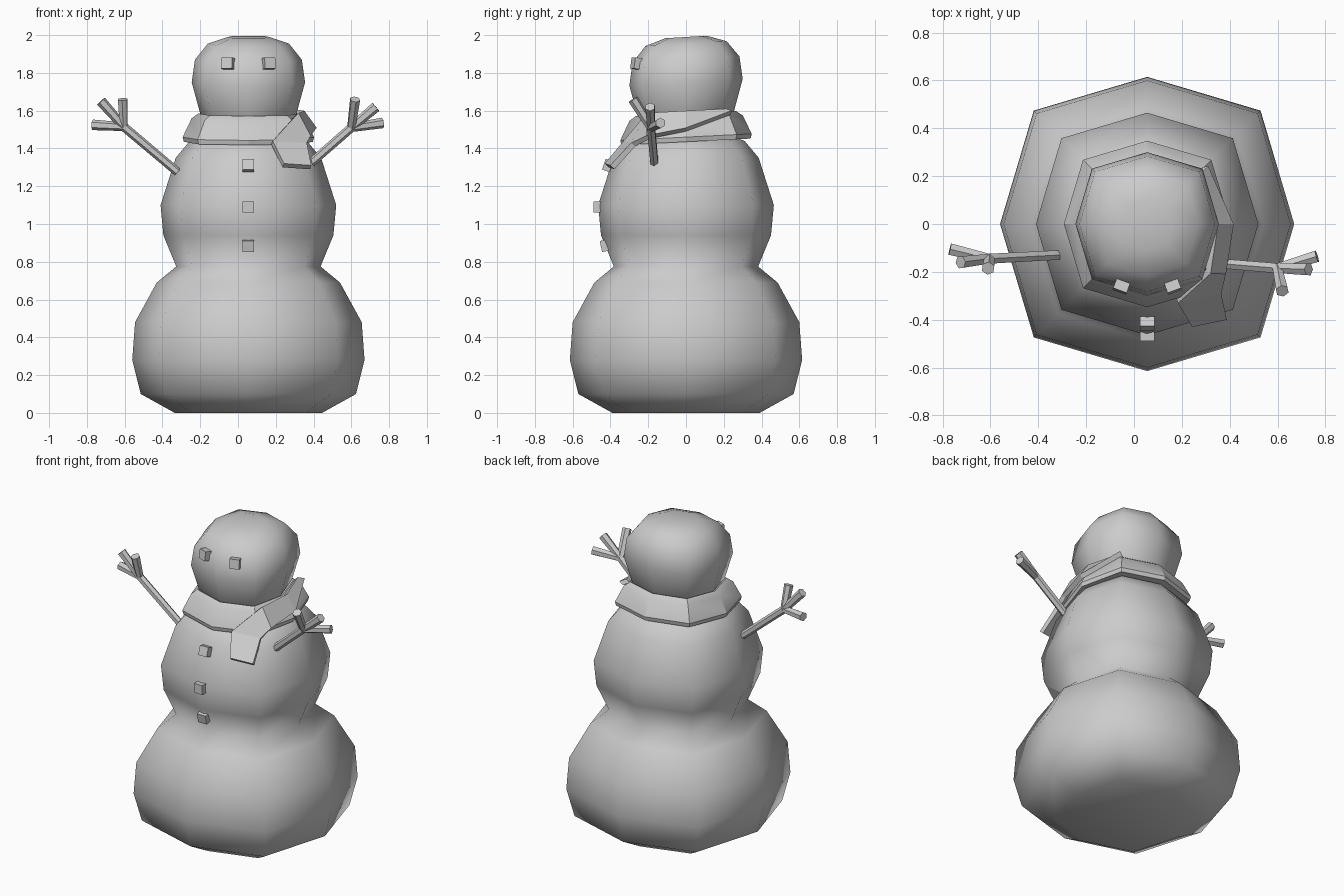
import bpy, bmesh, math
from mathutils import Vector

cube = bpy.data.objects.get("Cube")
if cube:
    bpy.data.objects.remove(cube, do_unlink=True)

CX = 0.055  # body axis, the arms are not symmetric around it

snow = bpy.data.materials.new("snow_grey")
snow.use_nodes = True
GREY = (0.6, 0.6, 0.6, 1)
snow.diffuse_color = GREY
snow.node_tree.nodes["Principled BSDF"].inputs["Base Color"].default_value = GREY


def finish(name, bm, smooth=None):
    """Turn a bmesh into an object, with optional smooth shading angle."""
    bmesh.ops.recalc_face_normals(bm, faces=bm.faces)
    mesh = bpy.data.meshes.new(name)
    bm.to_mesh(mesh)
    bm.free()
    mesh.materials.append(snow)
    ob = bpy.data.objects.new(name, mesh)
    bpy.context.collection.objects.link(ob)
    if smooth:
        bpy.ops.object.select_all(action='DESELECT')
        ob.select_set(True)
        bpy.context.view_layer.objects.active = ob
        bpy.ops.object.shade_smooth_by_angle(angle=math.radians(smooth))
    return ob


def lathe(name, profile, closed=False, tilt=0.0, smooth=180, cy=0.0):
    """Eight-sided squarish turning; tilt lifts the back and lowers the front."""
    bm = bmesh.new()
    rings = []
    for r, z in profile:
        ring = []
        for i in range(8):
            a = i * math.pi / 4
            k = r * (1.09 if i % 2 else 1.0)
            y = k * math.sin(a)
            ring.append(bm.verts.new((CX + k * math.cos(a), y + cy, z + tilt * y)))
        rings.append(ring)
    pairs = list(zip(rings, rings[1:]))
    if closed:
        pairs.append((rings[-1], rings[0]))
    for lo, hi in pairs:
        for i in range(8):
            j = (i + 1) % 8
            bm.faces.new((lo[i], lo[j], hi[j], hi[i]))
    if not closed:
        bm.faces.new(rings[0])
        bm.faces.new(rings[-1])
    return finish(name, bm, smooth)


def block(name, x, y, z, turn, pitch):
    """Small coal cube set into the snow."""
    bm = bmesh.new()
    bmesh.ops.create_cube(bm, size=0.06)
    bmesh.ops.scale(bm, vec=(1, 0.7, 1), verts=bm.verts)
    ob = finish(name, bm)
    ob.location = (x, y, z)
    ob.rotation_euler = (math.radians(pitch), 0, math.radians(turn))


def add_stick(bm, a, b, r1, r2):
    """Six-sided tapered stick from a to b."""
    a, b = Vector(a), Vector(b)
    d = b - a
    made = bmesh.ops.create_cone(bm, cap_ends=True, segments=6, radius1=r1,
                                 radius2=r2, depth=d.length)["verts"]
    bmesh.ops.rotate(bm, verts=made, matrix=d.to_track_quat('Z', 'Y').to_matrix())
    bmesh.ops.translate(bm, verts=made, vec=(a + b) / 2)


def arm(name, start, fork, tips):
    bm = bmesh.new()
    add_stick(bm, start, fork, 0.023, 0.024)
    for tip in tips:
        add_stick(bm, fork, tip, 0.023, 0.028)
    finish(name, bm, 40)


# Lower and middle snowballs as one waisted body
lathe("body", [(0.39, 0), (0.57, 0.1), (0.615, 0.28), (0.6, 0.48), (0.485, 0.69),
               (0.382, 0.775), (0.45, 0.94), (0.465, 1.1), (0.385, 1.35),
               (0.31, 1.44), (0.15, 1.5)])

# Head, nodding slightly forward
lathe("head", [(0.2, 1.5), (0.255, 1.585), (0.3, 1.75), (0.283, 1.87),
               (0.215, 1.955), (0.11, 1.99)], tilt=0.06)

# Scarf collar
lathe("scarf_collar", [(0.24, 1.57), (0.265, 1.585), (0.3, 1.56), (0.348, 1.46),
                       (0.342, 1.435), (0.28, 1.435)], closed=True, tilt=0.05, smooth=30)

# Scarf tail: sheet from the back, over the left shoulder, to the chest
inner = [(0.27, 0.21, 1.6), (0.34, 0, 1.59), (0.31, -0.2, 1.58),
         (0.18, -0.32, 1.43), (0.24, -0.42, 1.31)]
outer = [(0.3, 0.24, 1.59), (0.405, 0, 1.5), (0.375, -0.2, 1.46),
         (0.36, -0.28, 1.42), (0.385, -0.39, 1.3)]
bm = bmesh.new()
left = [bm.verts.new(p) for p in inner]
right = [bm.verts.new(p) for p in outer]
for i in range(len(left) - 1):
    bm.faces.new((left[i], right[i], right[i + 1], left[i + 1]))
tail = finish("scarf_tail", bm)
solid = tail.modifiers.new("thickness", 'SOLIDIFY')
solid.thickness = 0.03
solid.offset = 0

# Twig arms with three fingers each
arm("left_arm", (0.36, -0.165, 1.3), (0.6, -0.185, 1.51),
    [(0.62, -0.28, 1.66), (0.73, -0.19, 1.62), (0.765, -0.135, 1.535)])
arm("right_arm", (-0.32, -0.13, 1.275), (-0.605, -0.145, 1.515),
    [(-0.61, -0.185, 1.66), (-0.725, -0.16, 1.65), (-0.77, -0.105, 1.525)])

# Eyes and buttons
for side, label in ((1, "left"), (-1, "right")):
    block(label + "_eye", CX + side * 0.108, -0.262, 1.85, side * 20, -8)
for i, (y, z, pitch) in enumerate([(-0.415, 1.31, -18), (-0.468, 1.09, 0), (-0.43, 0.885, 12)]):
    block("button_%d" % (i + 1), CX, y, z, 0, pitch)
